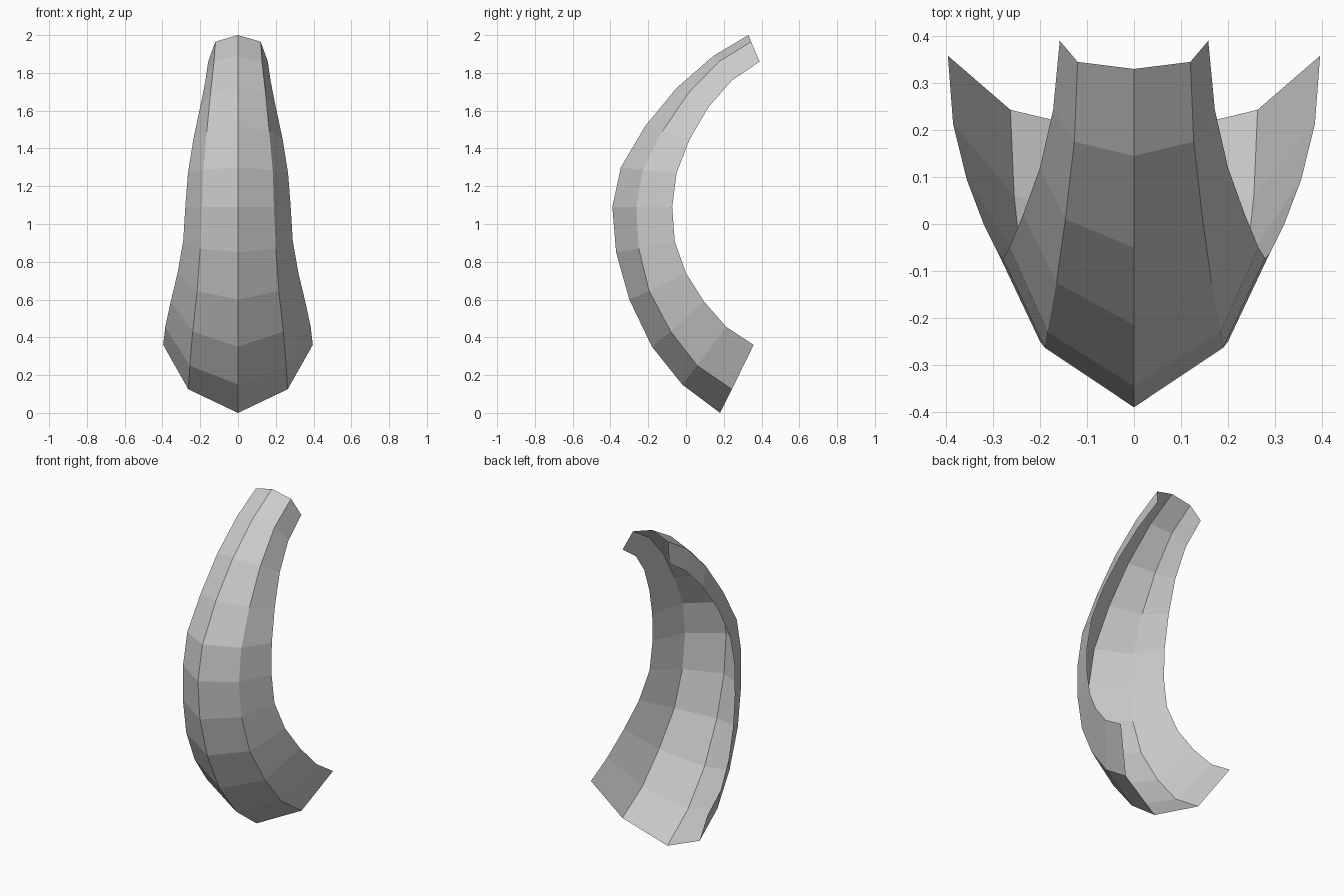
import bpy
import bmesh

# Three lengthwise rails (x, y, z) of the right half, bottom to top
ridge = [(0, y, z) for y, z in [
    (0.18, 0.0), (-0.02, 0.15), (-0.18, 0.35), (-0.30, 0.60), (-0.37, 0.85),
    (-0.39, 1.09), (-0.345, 1.30), (-0.215, 1.52), (-0.05, 1.72),
    (0.145, 1.89), (0.33, 2.0)]]
shoulder = [
    (0.263, 0.243, 0.125), (0.255, 0.06, 0.25), (0.24, -0.08, 0.43),
    (0.216, -0.195, 0.645), (0.20, -0.25, 0.87), (0.19, -0.263, 1.09),
    (0.184, -0.23, 1.285), (0.165, -0.125, 1.49), (0.146, 0.01, 1.69),
    (0.127, 0.175, 1.86), (0.12, 0.345, 1.965)]
rim = [
    (0.396, 0.358, 0.36), (0.385, 0.213, 0.455), (0.356, 0.095, 0.59),
    (0.32, 0.0, 0.74), (0.29, -0.06, 0.91), (0.279, -0.073, 1.09),
    (0.265, -0.05, 1.27), (0.236, 0.02, 1.45), (0.20, 0.12, 1.62),
    (0.172, 0.243, 1.76), (0.158, 0.39, 1.86)]


def loft(bm, rails):
    """Bridge neighbouring rails with quads."""
    columns = [[bm.verts.new(p) for p in rail] for rail in rails]
    for a, b in zip(columns, columns[1:]):
        for i in range(len(a) - 1):
            bm.faces.new((a[i], b[i], b[i + 1], a[i + 1]))


# Open faceted shell, right half mirrored across the ridge
bm = bmesh.new()
loft(bm, [ridge, shoulder, rim])
mesh = bpy.data.meshes.new("curved_shell")
bm.to_mesh(mesh)
bm.free()
shell = bpy.data.objects.new("curved_shell", mesh)
bpy.context.collection.objects.link(shell)
mirror = shell.modifiers.new("mirror", 'MIRROR')
mirror.use_axis[0] = True
mirror.use_clip = True
